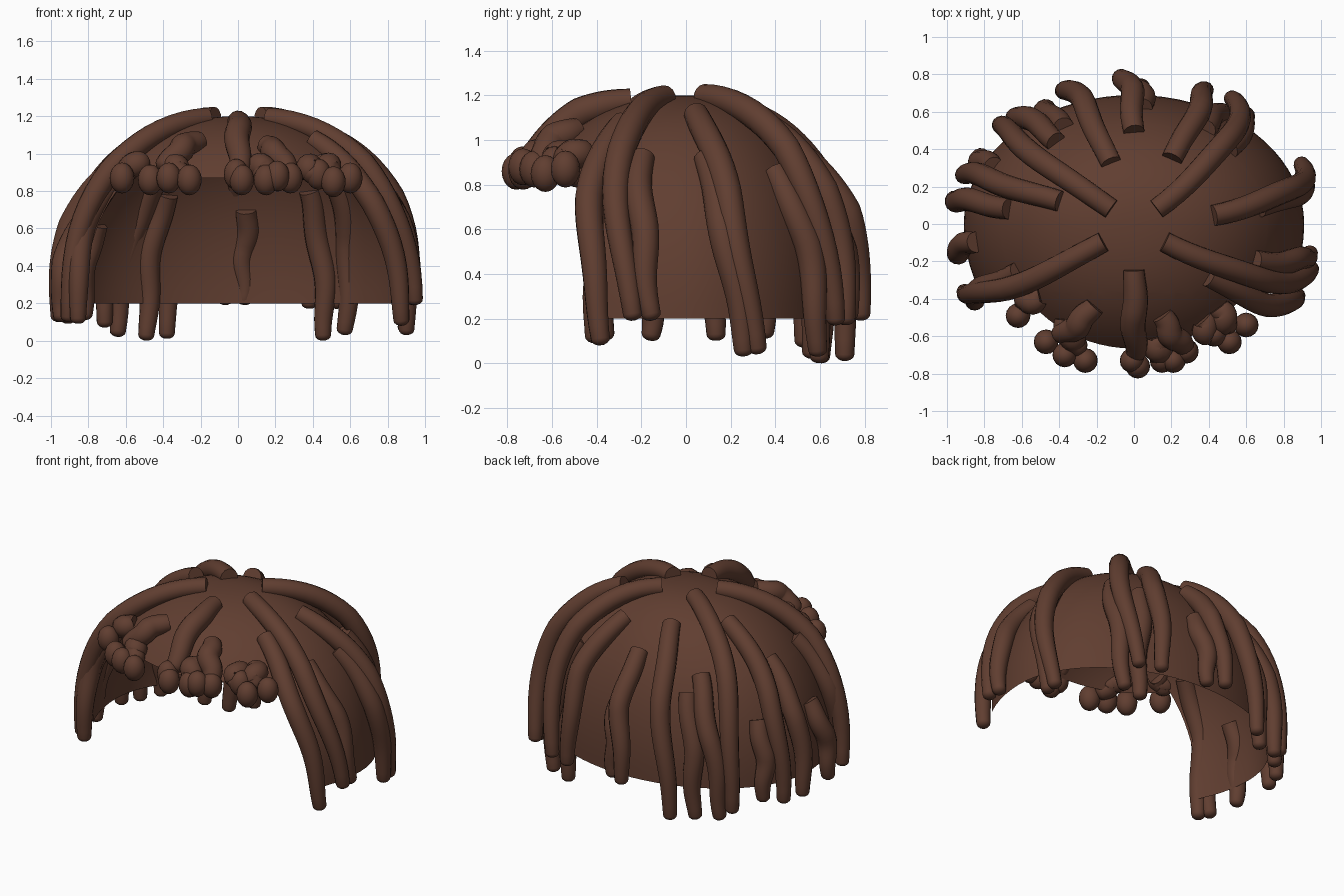
import bpy, bmesh, math
from mathutils import Vector

if "Cube" in bpy.data.objects:
    bpy.data.objects.remove(bpy.data.objects["Cube"])

A, BACK, FRONT, N, RIM = 0.91, 0.69, 0.85, 2.2, 0.2   # dome radii, roundness, rim height

brown = bpy.data.materials.new("dark_brown_hair")
brown.diffuse_color = (0.118, 0.048, 0.030, 1)
brown.use_nodes = True
brown.node_tree.nodes["Principled BSDF"].inputs["Base Color"].default_value = brown.diffuse_color


def dome(theta, z):
    """Point on the cap at an angle and height; straight wall below the rim."""
    h = min(max(z - RIM, 0), 1)
    r = max(1 - h ** N, 0) ** (1 / N)
    s = math.sin(theta)
    return Vector((A * r * math.cos(theta), (BACK if s > 0 else FRONT) * r * s, z))


def outward(theta, z):
    """Approximate outward direction of the cap surface."""
    z = min(max(z, RIM), 1.195)
    a = dome(theta + 0.01, z) - dome(theta - 0.01, z)
    b = dome(theta, z + 0.004) - dome(theta, z - 0.004)
    return a.cross(b).normalized()


def finish(bm, name, angle=50):
    bmesh.ops.recalc_face_normals(bm, faces=bm.faces[:])
    me = bpy.data.meshes.new(name)
    bm.to_mesh(me)
    bm.free()
    ob = bpy.data.objects.new(name, me)
    me.materials.append(brown)
    bpy.context.collection.objects.link(ob)
    bpy.ops.object.select_all(action='DESELECT')
    bpy.context.view_layer.objects.active = ob
    ob.select_set(True)
    bpy.ops.object.shade_smooth_by_angle(angle=math.radians(angle))
    return ob


def tube(name, pts, radii):
    """Round strand with a flat root and a domed tip."""
    bm = bmesh.new()
    rings, side, count = [], None, 14
    for i, p in enumerate(pts):
        d = (pts[min(i + 1, len(pts) - 1)] - pts[max(i - 1, 0)]).normalized()
        if side is None:
            side = d.orthogonal()
        side = (side - d * side.dot(d)).normalized()
        up = d.cross(side)
        rings.append([bm.verts.new(p + radii[i] * (side * math.cos(a) + up * math.sin(a)))
                      for a in (2 * math.pi * k / count for k in range(count))])
    for r0, r1 in zip(rings, rings[1:]):
        for k in range(count):
            j = (k + 1) % count
            bm.faces.new((r0[k], r0[j], r1[j], r1[k]))
    bm.faces.new(rings[0])
    bm.faces.new(rings[-1])
    return finish(bm, name)


def lock(name, a0, a1, z0, z1, lift, phase=0.0, root=0.056, tip=0.043):
    """Dreadlock lying on the cap from (angle a0, height z0) to (a1, z1)."""
    t0 = math.acos(min(max(z0 - RIM, 0), 1))
    t1 = math.acos(max(z1 - RIM, 0)) if z1 > RIM else math.pi / 2 + (RIM - z1)
    steps, pts, radii = 20, [], []
    for i in range(steps + 1):
        u = i / steps
        t = t0 + (t1 - t0) * u
        z = RIM + math.cos(t) if t < math.pi / 2 else RIM - (t - math.pi / 2)
        wave = 1.3 * math.sin(2 * math.pi * u * 1.2 + phase) * math.sin(math.pi * u)
        ang = math.radians(a0 + (a1 - a0) * u + wave)
        rise = 0.005 + (lift - 0.005) * min(1, u * 2.2)
        pts.append(dome(ang, z) + outward(ang, z) * rise)
        radii.append(root + (tip - root) * u + 0.013 * math.sin(math.pi * u))
    # domed tip
    end, d = pts[-1], (pts[-1] - pts[-2]).normalized()
    for q in (0.4, 0.75, 0.95):
        pts.append(end + d * tip * 0.7 * q)
        radii.append(tip * math.sqrt(1 - q * q))
    return tube(name, pts, radii)


# Cap: open dome with the face opening cut away at the front
bm = bmesh.new()
seg, rows = 72, 24
top = bm.verts.new((0, 0, RIM + 1))
grid = [[bm.verts.new(dome(2 * math.pi * k / seg, RIM + math.cos(math.pi / 2 * j / rows)))
         for k in range(seg)] for j in range(1, rows + 1)]
for k in range(seg):
    n = (k + 1) % seg
    bm.faces.new((top, grid[0][k], grid[0][n]))
    for r0, r1 in zip(grid, grid[1:]):
        bm.faces.new((r0[k], r1[k], r1[n], r0[n]))
CUT_Y, CUT_Z = -0.37, 0.87
for co, no in (((0, CUT_Y, 0), (0, 1, 0)), ((0, 0, CUT_Z), (0, 0, 1))):
    bmesh.ops.bisect_plane(bm, geom=bm.verts[:] + bm.edges[:] + bm.faces[:],
                           plane_co=co, plane_no=no, dist=1e-5)
hole = [f for f in bm.faces if f.calc_center_median().y < CUT_Y
        and f.calc_center_median().z < CUT_Z]
bmesh.ops.delete(bm, geom=hole, context='FACES')
finish(bm, "cap")

# Side and back locks: start angle, end angle, start height, end height, lift
right_locks = [(-32, -15, 1.185, 0.22, 0.07), (-37, -25, 1.07, 0.11, 0.055),
               (-18, -10, 0.92, 0.22, 0.045), (8, 24, 1.11, 0.07, 0.075),
               (10, 20, 0.92, 0.06, 0.05)]
back_locks = [(41, 58, 1.19, 0.20, 0.095), (66, 67, 1.07, 0.20, 0.085),
              (46, 53, 0.86, 0.06, 0.045), (60, 60, 0.80, 0.03, 0.0),
              (90, 94, 0.95, 0.22, 0.095), (87, 88, 0.70, 0.22, 0.04),
              (139, 137, 1.19, 0.10, 0.075), (106, 113, 1.10, 0.04, 0.08),
              (126, 132, 0.88, 0.05, 0.06), (119, 122, 0.78, 0.03, 0.02)]
left_locks = [(158, 160, 1.11, 0.12, 0.06), (171, 170, 0.92, 0.13, 0.065),
              (152, 151, 0.62, 0.14, 0.03), (212, 203, 1.185, 0.13, 0.075),
              (204, 207, 0.92, 0.12, 0.05), (187, 190, 0.62, 0.13, 0.05)]
for label, group in (("right", right_locks), ("back", back_locks), ("left", left_locks)):
    for i, spec in enumerate(group):
        lock(f"{label}_lock_{i + 1}", *spec, phase=i * 1.9)

# Short fringe locks over the forehead
fringe = [(270, 271, 1.17, 0.90, 0.05), (286, 291, 1.04, 0.88, 0.05),
          (281, 280, 0.94, 0.86, 0.05), (246, 238, 1.06, 0.90, 0.06),
          (236, 247, 0.94, 0.86, 0.05), (219, 217, 0.95, 0.88, 0.04),
          (313, 311, 0.94, 0.86, 0.05), (304, 302, 0.94, 0.86, 0.04)]
for i, spec in enumerate(fringe):
    lock(f"fringe_lock_{i + 1}", *spec, phase=i, tip=0.056)

# Rounded knots at the ends of the fringe
knots = [(0.02, -0.76, 0.86), (-0.01, -0.73, 0.89), (0.15, -0.73, 0.86), (0.21, -0.73, 0.88),
         (0.28, -0.68, 0.87), (0.43, -0.59, 0.89), (0.51, -0.63, 0.85), (0.60, -0.54, 0.87),
         (-0.26, -0.73, 0.86), (-0.37, -0.70, 0.87), (-0.47, -0.63, 0.86),
         (-0.62, -0.49, 0.87)]
for i, co in enumerate(knots):
    bm = bmesh.new()
    bmesh.ops.create_uvsphere(bm, u_segments=16, v_segments=10, radius=0.066)
    bmesh.ops.scale(bm, vec=(1, 1, 1.25), verts=bm.verts[:])
    bmesh.ops.translate(bm, vec=co, verts=bm.verts[:])
    finish(bm, f"fringe_knot_{i + 1}")
